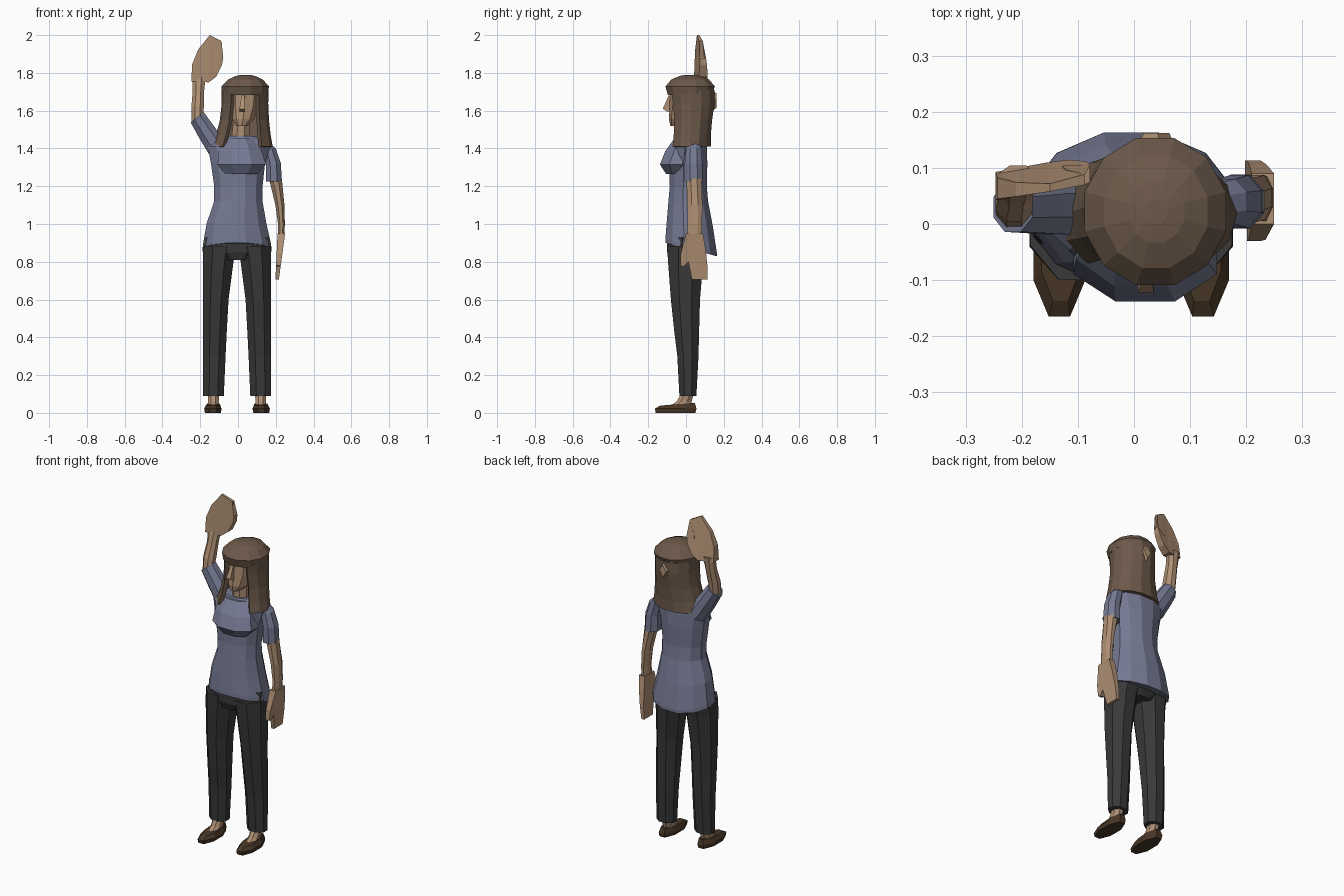
import bpy, bmesh
from math import pi, cos, sin, radians
from mathutils import Vector, Matrix


def material(name, rgb):
    m = bpy.data.materials.new(name)
    m.diffuse_color = (*rgb, 1)
    return m


SKIN = material("skin", (0.43, 0.28, 0.175))
HAIR = material("hair", (0.15, 0.10, 0.068))
SHIRT = material("shirt", (0.18, 0.195, 0.29))
PANTS = material("pants", (0.04, 0.04, 0.04))
SHOE = material("shoe", (0.065, 0.038, 0.02))


def finish(name, bm, mat):
    bmesh.ops.recalc_face_normals(bm, faces=bm.faces)
    me = bpy.data.meshes.new(name)
    bm.to_mesh(me)
    bm.free()
    me.materials.append(mat)
    ob = bpy.data.objects.new(name, me)
    bpy.context.collection.objects.link(ob)
    return ob


def loft(name, rings, mat, n=8):
    """Capped skin over rings (cx, cy, z, rx, ry, slope along y, lean in degrees)."""
    bm = bmesh.new()
    k = cos(pi / n)
    rows = []
    for ring in rings:
        cx, cy, z, rx, ry, slope, lean = (tuple(ring) + (0, 0))[:7]
        rot = Matrix.Rotation(radians(lean), 3, 'Y')
        row = []
        for i in range(n):
            a = (i + 0.5) * 2 * pi / n
            y = ry * sin(a) / k
            row.append(bm.verts.new(Vector((cx, cy, z)) + rot @ Vector((rx * cos(a) / k, y, slope * y))))
        rows.append(row)
    for a, b in zip(rows, rows[1:]):
        for i in range(n):
            bm.faces.new((a[i], a[(i + 1) % n], b[(i + 1) % n], b[i]))
    bm.faces.new(rows[0])
    bm.faces.new(rows[-1])
    return finish(name, bm, mat)


def plate(name, outline, place, mat):
    """Flat outline given thickness; place(u, v, side) returns the 3D point."""
    bm = bmesh.new()
    a, b = [[bm.verts.new(place(u, v, s)) for u, v in outline] for s in (-1, 1)]
    n = len(outline)
    for i in range(n):
        bm.faces.new((a[i], a[(i + 1) % n], b[(i + 1) % n], b[i]))
    caps = [bm.faces.new(a), bm.faces.new(b)]
    bmesh.ops.triangulate(bm, faces=caps)
    return finish(name, bm, mat)


# Legs, ankles and shoes
for s, side in ((-1, "right"), (1, "left")):
    X = lambda c: s * c - 0.005
    loft(side + "_trouser_leg", [
        (X(.125), .010, .09, .055, .045),
        (X(.121), .010, .30, .060, .056),
        (X(.118), .004, .42, .063, .065),
        (X(.113), -.003, .60, .068, .077),
        (X(.100), -.002, .80, .081, .093),
        (X(.092), .005, .88, .088, .105)], PANTS)
    loft(side + "_ankle", [
        (X(.125), -.035, .03, .030, .060),
        (X(.125), -.010, .06, .028, .040),
        (X(.125), .015, .12, .030, .030)], SKIN)
    loft(side + "_shoe", [
        (X(.128), -.055, 0, .042, .105),
        (X(.128), -.055, .022, .046, .110),
        (X(.126), -.045, .046, .034, .092, .08)], SHOE)

# Hips
loft("trouser_seat", [
    (-.005, .0, .81, .10, .085),
    (-.005, .005, .85, .178, .105),
    (-.005, .010, .93, .170, .110)], PANTS, 12)

# Shirt
loft("shirt_body", [
    (-.005, .027, .865, .182, .136, -.26),
    (-.005, .027, .885, .180, .136, -.26),
    (-.008, .020, 1.00, .158, .122, -.1),
    (.002, .012, 1.12, .128, .105),
    (.002, .012, 1.20, .128, .098),
    (.000, .013, 1.32, .143, .100),
    (.005, .020, 1.41, .165, .090),
    (.003, .025, 1.445, .135, .075),
    (.000, .020, 1.465, .095, .062)], SHIRT, 12)
loft("shirt_bust", [
    (.015, -.050, 1.265, .085, .055),
    (.020, -.055, 1.315, .128, .083),
    (.012, -.030, 1.385, .115, .080),
    (.005, .000, 1.455, .080, .060)], SHIRT)

# Hanging arm
loft("left_sleeve", [
    (.190, .040, 1.225, .042, .048),
    (.187, .040, 1.32, .040, .047),
    (.165, .040, 1.40, .035, .040),
    (.130, .035, 1.435, .030, .035)], SHIRT)
loft("left_arm", [
    (.228, .043, .92, .017, .040),
    (.230, .047, 1.00, .018, .038),
    (.222, .047, 1.10, .024, .040),
    (.198, .042, 1.24, .034, .040)], SKIN)
plate("left_hand", [
    (.000, .95), (.090, .95), (.105, .86), (.113, .78), (.113, .705),
    (.032, .705), (.012, .80), (-.012, .775), (-.030, .78), (-.028, .84)],
    lambda u, v, s: (.207 + .022 * (v - .705) / .24 + s * (.009 + .045 * (v - .705)), u, v), SKIN)

# Raised arm
loft("right_sleeve", [
    (-.105, .035, 1.395, .055, .055, 0, -36),
    (-.165, .033, 1.485, .050, .050, 0, -37),
    (-.216, .030, 1.565, .044, .044, 0, -38)], SHIRT)
loft("right_forearm", [
    (-.214, .030, 1.56, .038, .036, 0, -35),
    (-.214, .040, 1.62, .033, .036),
    (-.210, .062, 1.70, .030, .030),
    (-.207, .078, 1.78, .036, .026)], SKIN)
plate("right_hand", [
    (-.247, 1.755), (-.243, 1.845), (-.210, 1.925), (-.150, 2.0), (-.087, 1.968),
    (-.122, 1.885), (-.128, 1.84), (-.078, 1.88), (-.085, 1.84), (-.115, 1.78), (-.155, 1.75)],
    lambda u, v, s: (u, .083 + .18 * (u + .16) - .10 * max(v - 1.8, 0)
                     + s * (.007 + .075 * (2.0 - v)), v), SKIN)

# Neck, head and nose
loft("neck", [(.012, .015, 1.43, .050, .048), (.020, .010, 1.58, .040, .045)], SKIN)
loft("head", [
    (.020, -.045, 1.520, .030, .036),
    (.027, -.025, 1.555, .058, .062),
    (.034, .000, 1.620, .075, .083),
    (.037, .010, 1.700, .082, .090),
    (.037, .015, 1.755, .060, .070)], SKIN, 10)
loft("nose", [
    (.022, -.085, 1.595, .014, .014),
    (.021, -.095, 1.610, .014, .028),
    (.026, -.082, 1.680, .007, .010)], SKIN, 4)

# Hair: closed crown above, open curtain below
loft("hair_crown", [
    (.037, .022, 1.688, .121, .118, .05),
    (.038, .022, 1.728, .126, .131),
    (.039, .022, 1.765, .092, .100),
    (.040, .022, 1.784, .050, .055),
    (.040, .022, 1.790, .020, .022)], HAIR, 12)
bm = bmesh.new()
rows = []
for cx, cy, z, rx, ry, gap in [
        (.037, .025, 1.71, .125, .128, 36),
        (.037, .030, 1.64, .123, .124, 37),
        (.034, .028, 1.55, .130, .113, 38),
        (.028, .022, 1.47, .145, .112, 39),
        (.022, .018, 1.41, .162, .116, 40)]:
    row = []
    for i in range(12):
        a = radians(-90 + gap + (360 - 2 * gap) * i / 11)
        row.append(bm.verts.new((cx + rx * cos(a), cy + ry * sin(a), z)))
    rows.append(row)
for a, b in zip(rows, rows[1:]):
    for i in range(11):
        bm.faces.new((a[i], a[i + 1], b[i + 1], b[i]))
curtain = finish("hair_curtain", bm, HAIR)
mod = curtain.modifiers.new("thickness", 'SOLIDIFY')
mod.thickness = 0.022
mod.offset = -1

# Pale diamond patch at the back of the hair
plate("hair_clip", [(.040, 1.59), (.078, 1.66), (.045, 1.715), (.002, 1.66)],
      lambda u, v, s: (.04 + (u - .04) * (1 if s < 0 else .6), .146 + s * .016,
                       1.655 + (v - 1.655) * (1 if s < 0 else .6)), SKIN)
